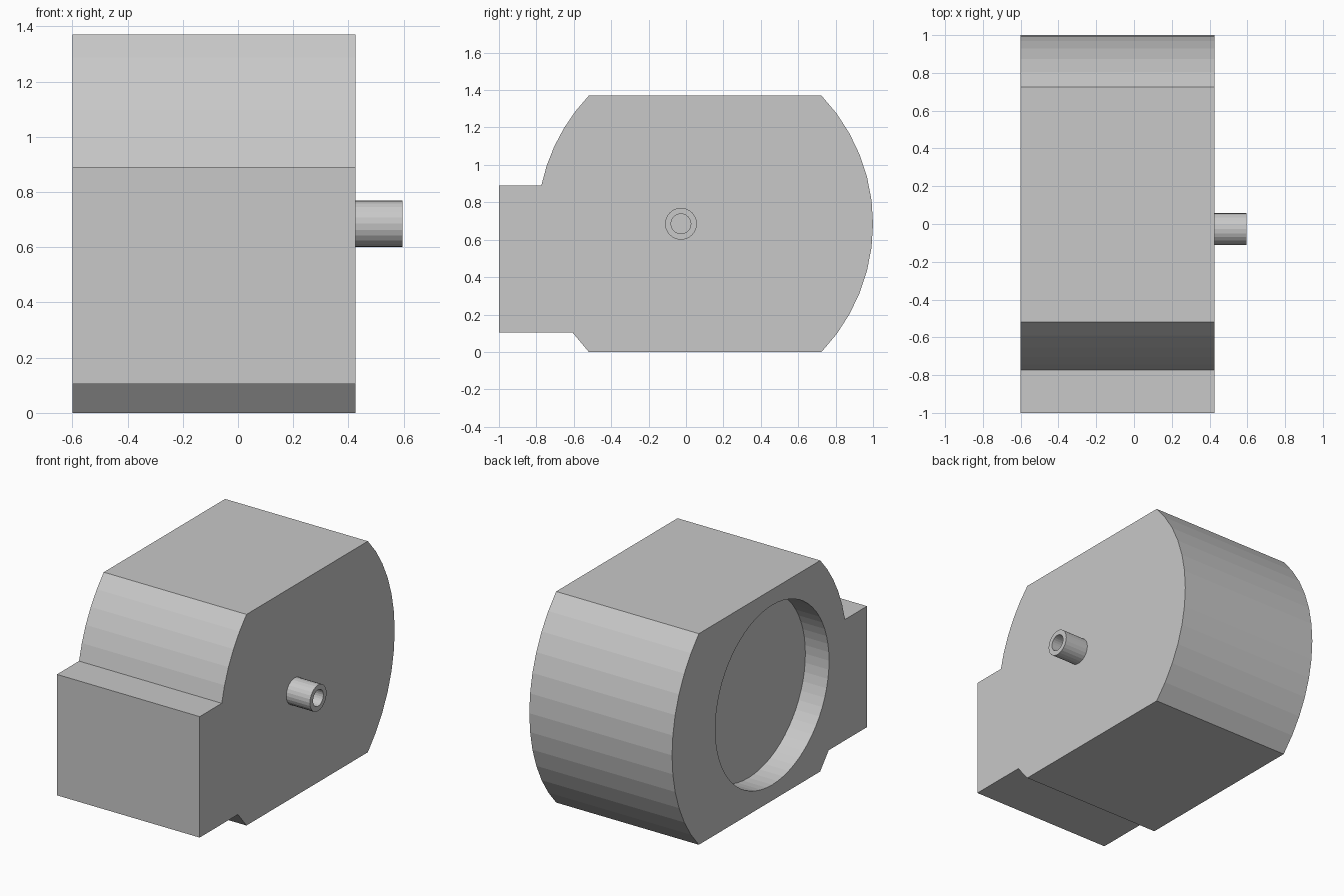
import bpy, bmesh, math
from mathutils import Matrix

cube = bpy.data.objects.get("Cube")
if cube:
    bpy.data.objects.remove(cube, do_unlink=True)

grey = bpy.data.materials.new("plain_grey")
grey.use_nodes = True
colour = (0.58, 0.58, 0.58, 1)
grey.diffuse_color = colour
grey.node_tree.nodes["Principled BSDF"].inputs["Base Color"].default_value = colour

BACK_X, FACE_X, TIP_X = -0.6, 0.425, 0.595
MID_Z, ARC_R = 0.685, 0.99
AXIS_Y = -0.027


def make_object(name, bm):
    bmesh.ops.recalc_face_normals(bm, faces=bm.faces)
    mesh = bpy.data.meshes.new(name)
    bm.to_mesh(mesh)
    bm.free()
    mesh.materials.append(grey)
    obj = bpy.data.objects.new(name, mesh)
    bpy.context.collection.objects.link(obj)
    return obj


def arc(centre_y, side, z0, z1, steps):
    """Points on a side arc, evenly spaced by angle from height z0 to z1."""
    a0, a1 = (math.asin((z - MID_Z) / ARC_R) for z in (z0, z1))
    angles = [a0 + (a1 - a0) * i / steps for i in range(steps + 1)]
    return [(centre_y + side * ARC_R * math.cos(a), MID_Z + ARC_R * math.sin(a))
            for a in angles]


def extrude_profile(name, points):
    bm = bmesh.new()
    face = bm.faces.new([bm.verts.new((BACK_X, y, z)) for y, z in points])
    out = bmesh.ops.extrude_face_region(bm, geom=[face])["geom"]
    moved = [v for v in out if isinstance(v, bmesh.types.BMVert)]
    bmesh.ops.translate(bm, verts=moved, vec=(FACE_X - BACK_X, 0, 0))
    return make_object(name, bm)


# Housing: flat top and bottom, curved back, square block at the front
top, block_top, block_bottom = 2 * MID_Z, 0.89, 0.105
profile = arc(0.01, 1, 0, top, 12)
profile += arc(0.195, -1, top, block_top, 5)
profile += [(-1, block_top), (-1, block_bottom)]
profile += arc(0.195, -1, block_bottom, 0, 1)
housing = extrude_profile("housing", profile)

# Shallow round pocket in the right face
depth = 0.17
bm = bmesh.new()
bmesh.ops.create_cone(bm, cap_ends=True, segments=64, radius1=0.583,
                      radius2=0.583, depth=2 * depth,
                      matrix=Matrix.Translation((BACK_X, AXIS_Y, MID_Z))
                      @ Matrix.Rotation(math.pi / 2, 4, "Y"))
cutter = make_object("pocket_cutter", bm)
cutter.hide_render = True
cut = housing.modifiers.new("pocket", "BOOLEAN")
cut.operation = "DIFFERENCE"
cut.solver = "EXACT"
cut.object = cutter
bpy.context.view_layer.objects.active = housing
bpy.ops.object.modifier_apply(modifier=cut.name)
bpy.data.objects.remove(cutter, do_unlink=True)

# Hollow shaft on the left face
bm = bmesh.new()
sides, outer, inner = 24, 0.085, 0.053
rings = []
for x, r in ((FACE_X, outer), (TIP_X, outer), (TIP_X, inner), (FACE_X, inner)):
    turns = [2 * math.pi * i / sides for i in range(sides)]
    rings.append([bm.verts.new((x, AXIS_Y + r * math.cos(a), MID_Z + r * math.sin(a)))
                  for a in turns])
for k, ring in enumerate(rings):
    following = rings[(k + 1) % len(rings)]
    for i in range(sides):
        j = (i + 1) % sides
        bm.faces.new((ring[i], ring[j], following[j], following[i]))
make_object("hollow_shaft", bm)
